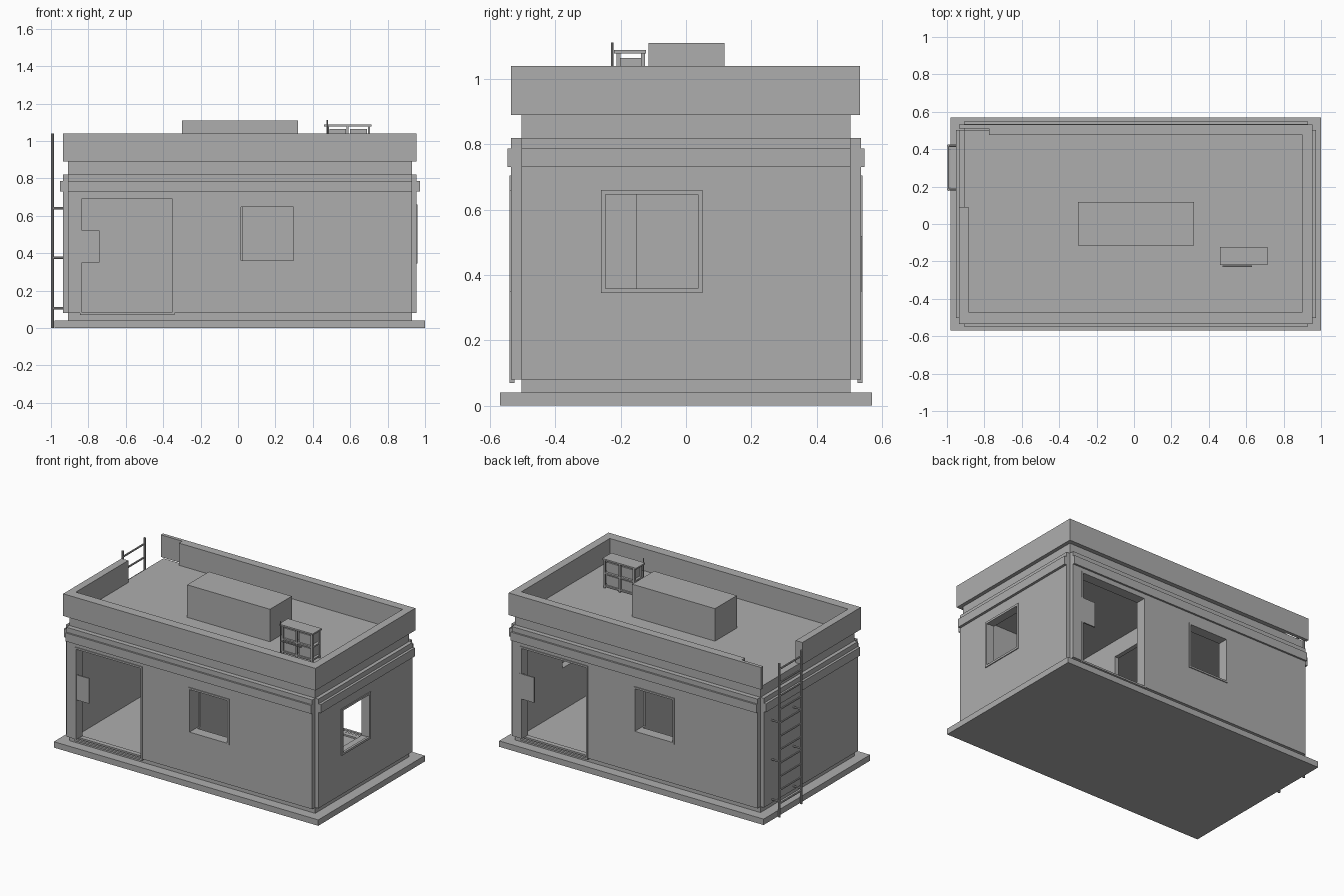
import bpy
import bmesh
from mathutils import Vector

old = bpy.data.objects.get("Cube")
if old:
    bpy.data.objects.remove(old, do_unlink=True)

grey = bpy.data.materials.new("plain_grey")
grey.use_nodes = True
colour = (0.42, 0.42, 0.42, 1)
grey.diffuse_color = colour
grey.node_tree.nodes["Principled BSDF"].inputs["Base Color"].default_value = colour

MID = 0.01              # centre of the building along x
X0, X1, Y = -0.91, 0.93, 0.503   # outer faces of the core walls


def finish(name, bm):
    mesh = bpy.data.meshes.new(name)
    bm.to_mesh(mesh)
    bm.free()
    mesh.materials.append(grey)
    obj = bpy.data.objects.new(name, mesh)
    bpy.context.scene.collection.objects.link(obj)
    return obj


def boxes(name, *spans):
    """One object made of boxes, each given as (x0, x1, y0, y1, z0, z1)."""
    bm = bmesh.new()
    for a, b, c, d, e, f in spans:
        verts = bmesh.ops.create_cube(bm, size=1)["verts"]
        for v in verts:
            v.co = Vector(((a + b) / 2 + v.co.x * (b - a),
                           (c + d) / 2 + v.co.y * (d - c),
                           (e + f) / 2 + v.co.z * (f - e)))
    return finish(name, bm)


def rods(name, radius, *ends):
    """One object made of round bars between pairs of points."""
    bm = bmesh.new()
    for p, q in ends:
        p, q = Vector(p), Vector(q)
        rot = (q - p).to_track_quat("Z", "Y").to_matrix().to_4x4()
        rot.translation = (p + q) / 2
        bmesh.ops.create_cone(bm, cap_ends=True, segments=8, radius1=radius,
                              radius2=radius, depth=(q - p).length, matrix=rot)
    return finish(name, bm)


def cut(obj, spans):
    """Cut box-shaped openings and bake the result."""
    cutters = []
    for span in spans:
        tool = boxes("cutter", span)
        tool.hide_render = True
        mod = obj.modifiers.new("opening", "BOOLEAN")
        mod.operation, mod.solver, mod.object = "DIFFERENCE", "EXACT", tool
        cutters.append(tool)
    bpy.context.view_layer.update()
    graph = bpy.context.evaluated_depsgraph_get()
    baked = bpy.data.meshes.new_from_object(obj.evaluated_get(graph))
    obj.modifiers.clear()
    obj.data = baked
    for tool in cutters:
        bpy.data.objects.remove(tool, do_unlink=True)


def spin(s):
    """The same box turned half a turn about the building's centre."""
    return (2 * MID - s[1], 2 * MID - s[0], -s[3], -s[2], s[4], s[5])


def ring(a, b, z0, z1, w):
    """Four bars around a rectangular opening, as (a0, a1, z0, z1)."""
    return [(a, a + w, z0, z1), (b - w, b, z0, z1),
            (a + w, b - w, z0, z0 + w), (a + w, b - w, z1 - w, z1)]


# Openings: one door and window on each long side, one window on the +x end
door = (-0.835, -0.35, -0.6, -0.44, 0.08, 0.695)
window = (0.015, 0.30, -0.6, -0.44, 0.36, 0.65)
end_window = (0.86, 1.1, -0.247, 0.037, 0.355, 0.65)
openings = [door, window, spin(door), spin(window), end_window]

# Ground slab and hollow core with two rooms joined by a doorway
boxes("ground_slab", (-0.98, 1.0, -0.57, 0.57, 0, 0.04))
core = boxes("core_walls", (X0, X1, -Y, Y, 0.04, 0.89))
room = (MID + 0.015, 0.90, -0.47, 0.47, 0.07, 0.83)
cut(core, [room, spin(room), (-0.1, 0.12, -0.15, 0.15, 0.07, 0.72)] + openings)

# Raised wall panels and cornice bands, leaving notched corners
front_panel = (X0, X1, -0.535, -Y, 0.08, 0.82)
front_band = (X0, X1, -0.547, -0.535, 0.73, 0.787)
left_panel = (X1, 0.955, -Y, Y, 0.08, 0.82)
left_band = (0.955, 0.972, -Y, Y, 0.73, 0.787)
for side, panel, band in (("front", front_panel, front_band),
                          ("back", spin(front_panel), spin(front_band)),
                          ("left", left_panel, left_band),
                          ("right", spin(left_panel), spin(left_band))):
    wall = boxes(side + "_wall_panel", panel)
    if side != "right":
        cut(wall, openings)
    boxes(side + "_cornice", band)

# Thin frames around the openings, and the plate hung beside each door
door_bars = [(a, b, -0.541, -0.525, c, d)
             for a, b, c, d in ring(-0.845, -0.34, 0.07, 0.705, 0.012)]
window_bars = [(a, b, -0.541, -0.525, c, d)
               for a, b, c, d in ring(0.005, 0.31, 0.348, 0.66, 0.012)]
plate = (-0.85, -0.74, -0.539, -0.53, 0.35, 0.52)
for side, turn in (("front", lambda s: s), ("back", spin)):
    boxes(side + "_door_frame", *map(turn, door_bars))
    boxes(side + "_window_frame", *map(turn, window_bars))
    boxes(side + "_door_plate", turn(plate))
boxes("left_window_frame", *[(0.945, 0.961, a, b, c, d)
                             for a, b, c, d in ring(-0.26, 0.05, 0.345, 0.66, 0.014)])

# Roof parapet with a gap at the ladder
boxes("parapet",
      (-0.935, 0.955, -0.535, -0.47, 0.89, 1.04),
      (0.90, 0.955, -0.47, 0.475, 0.89, 1.04),
      (-0.775, 0.955, 0.475, 0.533, 0.89, 1.04),
      (-0.935, -0.775, 0.51, 0.533, 0.89, 1.04),
      (-0.935, -0.885, -0.47, 0.09, 0.89, 1.04))
boxes("roof_block", (-0.30, 0.32, -0.115, 0.118, 0.885, 1.11))

# Roof equipment rack: frame, four units, mast and pipe
posts = [(x, x + 0.012, y, y + 0.012, 0.89, 1.078)
         for x in (0.475, 0.58, 0.694) for y in (-0.213, -0.137)]
shelves = [(0.475, 0.706, -0.213, -0.125, z, z + 0.01) for z in (0.90, 0.985)]
boxes("rack_frame", (0.46, 0.713, -0.22, -0.122, 1.078, 1.088), *posts, *shelves)
boxes("rack_units", *[(x, x + 0.09, -0.205, -0.135, z, z + 0.066)
                      for x in (0.488, 0.60) for z in (0.91, 0.998)])
rods("rack_mast", 0.004, ((0.477, -0.226, 0.89), (0.477, -0.226, 1.112)),
     ((0.477, -0.226, 0.98), (0.63, -0.226, 0.98)))

# Access ladder: rails, rungs and wall brackets
RAIL = -0.992
sides = (0.185, 0.418)
rods("ladder_rails", 0.008, *[((RAIL, y, 0), (RAIL, y, 1.04)) for y in sides])
rods("ladder_rungs", 0.006, *[((RAIL, sides[0], 0.09 + i * 0.091),
                               (RAIL, sides[1], 0.09 + i * 0.091)) for i in range(11)])
rods("ladder_brackets", 0.006, *[((RAIL, y, z), (-0.93, y, z))
                                 for y in sides for z in (0.105, 0.375, 0.64)])
